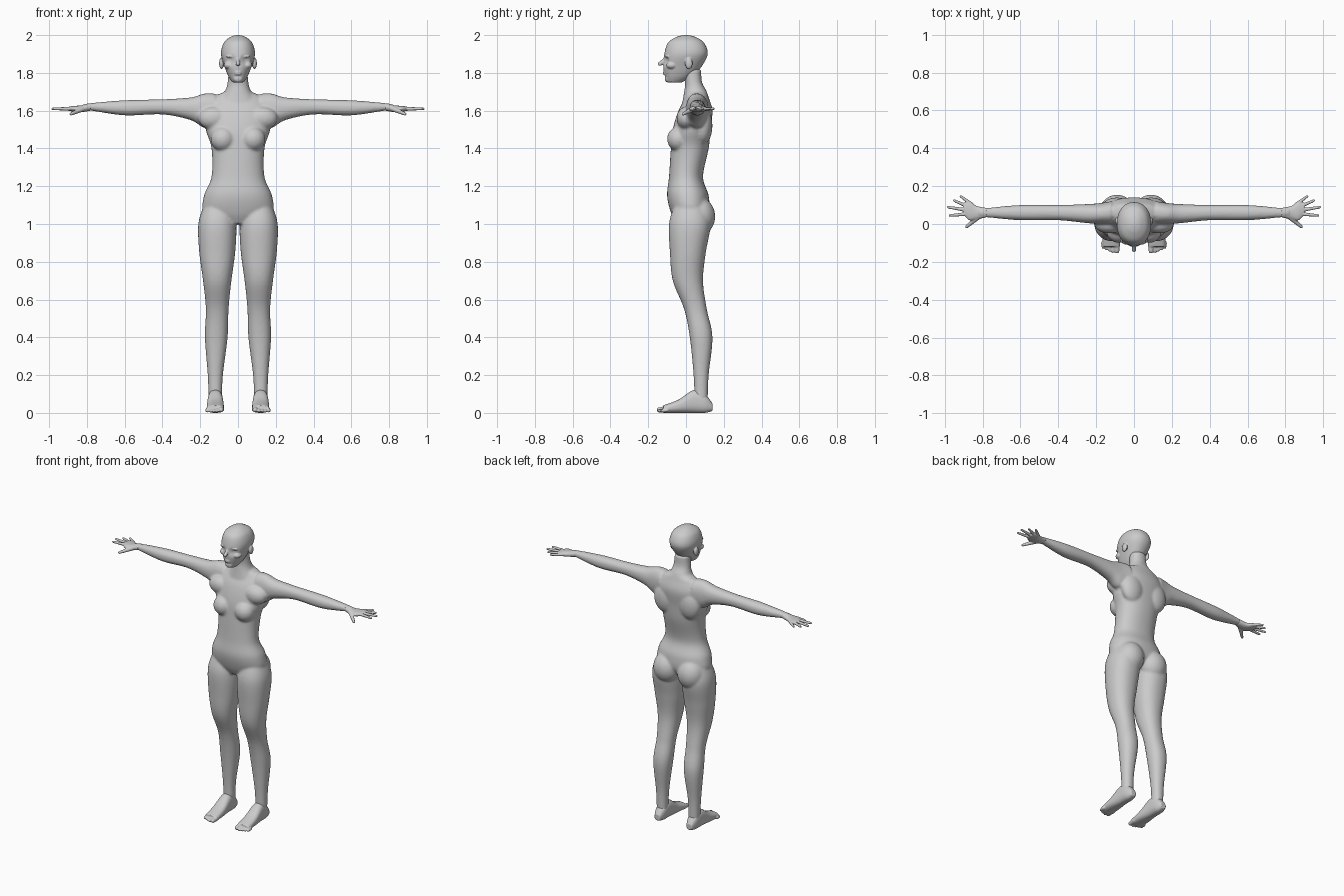
import bpy
import bmesh
import math
from mathutils import Matrix, Vector

cube = bpy.data.objects.get("Cube")
if cube:
    bpy.data.objects.remove(cube, do_unlink=True)

grey = bpy.data.materials.new("plain grey")
grey.use_nodes = True
grey.diffuse_color = (0.6, 0.6, 0.6, 1)
grey.node_tree.nodes["Principled BSDF"].inputs["Base Color"].default_value = grey.diffuse_color

SIDES = {"left": 1, "right": -1}


def refine(sections, steps=6):
    """Insert sections along a smooth curve through the given ones."""
    sections = [Vector(section) for section in sections]
    last = len(sections) - 1
    refined = []
    for i in range(last):
        start, end = sections[i], sections[i + 1]
        start_slope = (end - sections[max(i - 1, 0)]) / 2
        end_slope = (sections[min(i + 2, last)] - start) / 2
        for step in range(steps):
            t = step / steps
            ease = t * t * (3 - 2 * t)
            refined.append(start.lerp(end, ease) + start_slope * t * (1 - t) ** 2
                           - end_slope * t * t * (1 - t))
    return refined + [sections[last]]


def loft(bm, axis, sections, side=1, power=2.2, count=60):
    """Skin rounded sections: position, cross centre (two), cross radius (two)."""
    rings = []
    for place, centre_u, centre_v, radius_u, radius_v in refined_or_mirrored(sections):
        ring = []
        for i in range(count):
            angle = math.tau * i / count
            cosine, sine = math.cos(angle), math.sin(angle)
            u = centre_u + radius_u * math.copysign(abs(cosine) ** (2 / power), cosine)
            v = centre_v + radius_v * math.copysign(abs(sine) ** (2 / power), sine)
            x, y, z = {"x": (place, u, v), "y": (u, place, v), "z": (u, v, place)}[axis]
            ring.append(bm.verts.new((x * side, y, z)))
        rings.append(ring)
    for low, high in zip(rings, rings[1:]):
        for i in range(count):
            bm.faces.new((low[i - 1], low[i], high[i], high[i - 1]))
    bm.faces.new(rings[0])
    bm.faces.new(rings[-1])


def refined_or_mirrored(sections):
    """Sections with four values are centred: height, width, depth centre, depth."""
    full = [(s[0], 0, s[2], s[1], s[3]) if len(s) == 4 else s for s in sections]
    return refine(full)


def blob(bm, centre, radii, side=1):
    x, y, z = centre
    matrix = Matrix.LocRotScale(Vector((x * side, y, z)), None, Vector(radii))
    bmesh.ops.create_uvsphere(bm, u_segments=24, v_segments=16, radius=1, matrix=matrix)


def digit(bm, start, end, base_radius, tip_radius, side=1):
    """Tapered finger or toe with round ends."""
    start = Vector((start[0] * side, start[1], start[2]))
    end = Vector((end[0] * side, end[1], end[2]))
    end -= (end - start).normalized() * tip_radius
    line = end - start
    matrix = Matrix.LocRotScale((start + end) / 2, line.to_track_quat("Z", "Y"), None)
    bmesh.ops.create_cone(bm, cap_ends=True, segments=16, radius1=base_radius,
                          radius2=tip_radius, depth=line.length, matrix=matrix)
    blob(bm, start, [base_radius] * 3)
    blob(bm, end, [tip_radius] * 3)


def finish(bm, name, voxel, smoothing):
    """Fuse the overlapping forms into one smooth skin."""
    bmesh.ops.recalc_face_normals(bm, faces=bm.faces)
    mesh = bpy.data.meshes.new(name)
    bm.to_mesh(mesh)
    bm.free()
    mesh.materials.append(grey)
    part = bpy.data.objects.new(name, mesh)
    bpy.context.collection.objects.link(part)
    fuse = part.modifiers.new("fuse", "REMESH")
    fuse.mode = "VOXEL"
    fuse.voxel_size = voxel
    fuse.use_smooth_shade = True
    soften = part.modifiers.new("soften", "SMOOTH")
    soften.factor = 0.5
    soften.iterations = smoothing


# Torso, then neck
body = bmesh.new()
loft(body, "z", [
    (1, .08, .01, .06), (1.06, .18, .02, .1), (1.15, .18, .01, .11),
    (1.25, .14, 0, .09), (1.4, .14, .02, .1), (1.5, .17, .03, .1),
    (1.6, .17, .05, .09), (1.67, .13, .06, .06), (1.7, .07, .06, .05)])
loft(body, "z", [
    (1.64, .11, .05, .07), (1.7, .07, .05, .06),
    (1.75, .055, .04, .045), (1.82, .05, .03, .05)])

for side in SIDES.values():
    # Breast, front of shoulder, shoulder blade and buttock
    blob(body, (.08, -.04, 1.45), (.065, .06, .065), side)
    blob(body, (.13, 0, 1.56), (.08, .05, .06), side)
    blob(body, (.09, .09, 1.52), (.08, .05, .1), side)
    blob(body, (.09, .07, 1.04), (.09, .085, .1), side)
    # Leg
    loft(body, "z", [
        (1.1, .11, .02, .07, .08), (1, .11, .02, .1, .11),
        (.85, .11, .01, .095, .095), (.7, .11, .01, .075, .08),
        (.55, .11, .05, .06, .06), (.4, .115, .08, .06, .06),
        (.2, .12, .08, .04, .04), (.06, .12, .08, .035, .035)], side)
    # Arm
    loft(body, "x", [
        (.12, .06, 1.61, .06, .08), (.18, .055, 1.6, .055, .09),
        (.25, .055, 1.61, .05, .06), (.4, .06, 1.62, .04, .04),
        (.6, .06, 1.615, .04, .04), (.78, .06, 1.62, .025, .02),
        (.83, .06, 1.615, .025, .015)], side)
finish(body, "body", .0075, 6)

# Head with eye sockets pressed in
head = bmesh.new()
loft(head, "z", [
    (1.75, .03, -.06, .04), (1.78, .05, -.04, .07), (1.83, .07, -.02, .1),
    (1.9, .09, 0, .115), (1.96, .075, 0, .095), (1.99, .04, 0, .05),
    (2, .01, 0, .01)])
for vert in head.verts:
    for side in SIDES.values():
        reach = (vert.co - Vector((.035 * side, -.105, 1.866))).length
        vert.co.y += max(0, .016 - reach / 2)

# Nose, lips and chin
digit(head, (0, -.105, 1.88), (0, -.145, 1.84), .007, .012)
for height in (1.804, 1.794):
    blob(head, (0, -.11, height), (.02, .012, .006))
blob(head, (0, -.1, 1.77), (.025, .012, .02))
for side in SIDES.values():
    # Eye, brow, cheekbone and ear
    blob(head, (.034, -.085, 1.864), (.015, .014, .01), side)
    blob(head, (.036, -.095, 1.887), (.028, .015, .008), side)
    blob(head, (.05, -.075, 1.84), (.025, .03, .02), side)
    blob(head, (.088, .015, 1.85), (.012, .02, .03), side)
finish(head, "head", .004, 3)

for name, side in SIDES.items():
    # Palm, thumb and a fan of four fingers
    hand = bmesh.new()
    loft(hand, "x", [
        (.78, .06, 1.62, .025, .02), (.83, .06, 1.61, .035, .018),
        (.87, .07, 1.61, .05, .015), (.9, .08, 1.61, .03, .01)], side)
    digit(hand, (.82, .04, 1.61), (.89, -.02, 1.58), .015, .008, side)
    wrist = Vector((.8, .06, 1.61))
    for i, length in enumerate((.18, .19, .17, .15)):
        angle = math.radians(14 * i - 5)
        reach = Vector((math.cos(angle), math.sin(angle), 0)) * length
        digit(hand, wrist + reach / 2, wrist + reach, .01, .007, side)
    finish(hand, name + "_hand", .0035, 2)

    # Foot, big toe and four shrinking toes
    foot = bmesh.new()
    loft(foot, "y", [
        (.14, .12, .03, .02, .02), (.1, .12, .05, .035, .05),
        (.04, .12, .06, .04, .06), (-.04, .12, .035, .045, .035),
        (-.12, .12, .02, .045, .02)], side, 2.5)
    digit(foot, (.09, -.1, .02), (.09, -.155, .015), .017, .013, side)
    for i in range(4):
        x = .112 + i / 60
        digit(foot, (x, -.1, .015), (x, i / 140 - .153, .01), .012, .009, side)
    finish(foot, name + "_foot", .004, 3)
